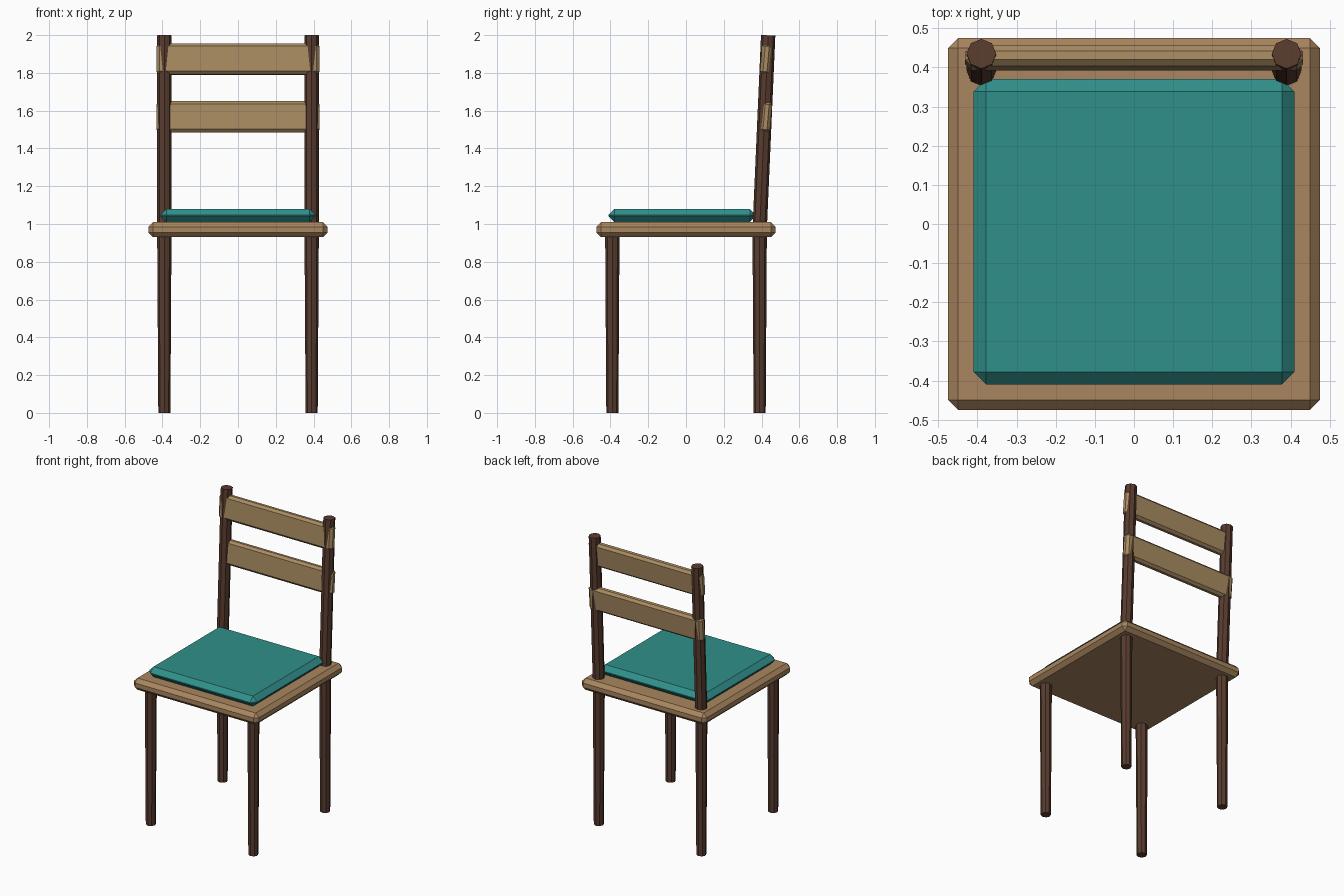
import bpy
from mathutils import Vector

old = bpy.data.objects.get("Cube")
if old:
    bpy.data.objects.remove(old)


def material(name, rgb):
    mat = bpy.data.materials.new(name)
    mat.use_nodes = True
    mat.diffuse_color = (*rgb, 1)
    mat.node_tree.nodes["Principled BSDF"].inputs["Base Color"].default_value = (*rgb, 1)
    return mat


seat_wood = material("tan wood", (0.40, 0.24, 0.115))
slat_wood = material("honey wood", (0.40, 0.26, 0.12))
dark_wood = material("dark brown wood", (0.10, 0.045, 0.028))
teal = material("teal fabric", (0.03, 0.28, 0.26))


def block(name, size, location, bevel, mat, tilt=0.0):
    """Chamfered box."""
    bpy.ops.mesh.primitive_cube_add(size=1, location=location)
    obj = bpy.context.object
    obj.name = name
    obj.scale = size
    bpy.ops.object.transform_apply(location=False, rotation=False, scale=True)
    obj.rotation_euler.x = tilt
    mod = obj.modifiers.new("chamfer", "BEVEL")
    mod.width = bevel
    mod.segments = 1
    obj.data.materials.append(mat)


def pole(name, start, end, r_start, r_end, mat):
    """Faceted round pole between two points."""
    a, b = Vector(start), Vector(end)
    bpy.ops.mesh.primitive_cone_add(vertices=8, radius1=r_start, radius2=r_end,
                                    depth=(b - a).length, location=(a + b) / 2)
    obj = bpy.context.object
    obj.name = name
    obj.rotation_euler = (b - a).to_track_quat("Z", "Y").to_euler()
    obj.data.materials.append(mat)


# Seat and cushion
block("seat", (0.95, 0.95, 0.08), (0, 0, 0.97), 0.025, seat_wood)
block("cushion", (0.82, 0.78, 0.07), (0, -0.02, 1.045), 0.032, teal)

# Legs and back posts
for side, x in (("left", 0.39), ("right", -0.39)):
    for end, y in (("front", -0.39), ("back", 0.39)):
        pole(f"{end}_leg_{side}", (x, y, 0), (x, y, 0.95), 0.032, 0.038, dark_wood)
    pole(f"back_post_{side}", (x, 0.39, 0.97), (x, 0.435, 1.999), 0.038, 0.038, dark_wood)

# Back slats
for name, z in (("upper_slat", 1.873), ("lower_slat", 1.567)):
    block(name, (0.864, 0.053, 0.165), (0, 0.424, z), 0.016, slat_wood, tilt=-0.087)
